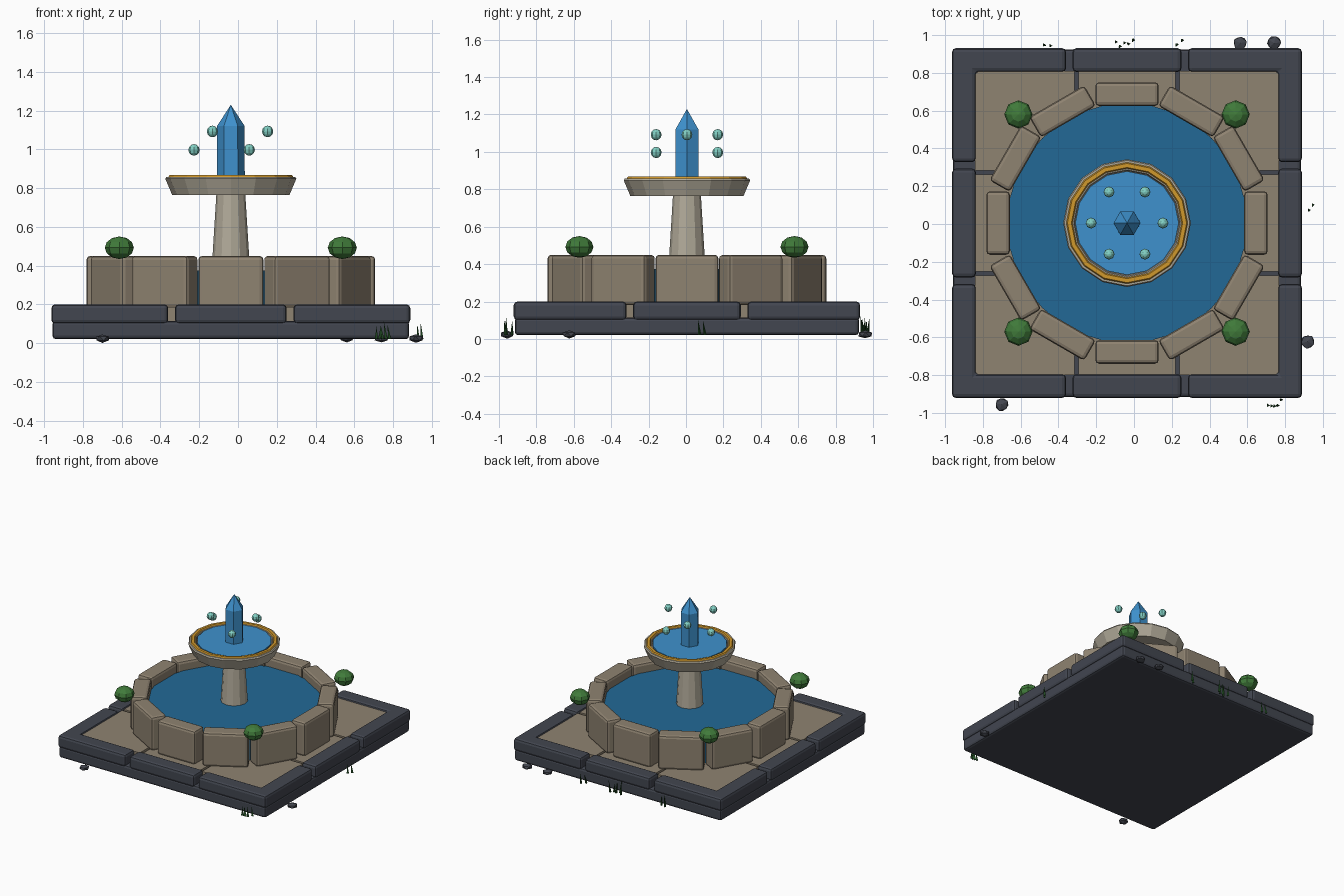
import bpy, bmesh, math, random
from mathutils import Matrix, Vector

if "Cube" in bpy.data.objects:
    bpy.data.objects.remove(bpy.data.objects["Cube"])

random.seed(4)
CX, CY = -0.037, 0.005  # centre of the fountain


def material(name, r, g, b):
    def lin(c):
        c /= 255
        return c / 12.92 if c <= 0.04045 else ((c + 0.055) / 1.055) ** 2.4
    m = bpy.data.materials.new(name)
    m.diffuse_color = (lin(r), lin(g), lin(b), 1)
    m.use_nodes = True
    m.node_tree.nodes["Principled BSDF"].inputs["Base Color"].default_value = m.diffuse_color
    return m


SLATE = material("dark slate", 66, 70, 80)
TAN = material("tan stone", 143, 131, 113)
PALE = material("pale stone", 178, 171, 154)
GOLD = material("gold", 208, 152, 44)
POOL = material("deep water", 34, 105, 150)
BLUE = material("bright water", 62, 145, 205)
DROP = material("droplet aqua", 130, 208, 196)
LEAF = material("leaf green", 64, 122, 58)
GRASS = material("grass green", 36, 82, 38)
ROCK = material("rock grey", 68, 71, 80)


def finish(name, bm, mat, loc=(CX, CY, 0), rot=0, bevel=0):
    bmesh.ops.recalc_face_normals(bm, faces=bm.faces)
    me = bpy.data.meshes.new(name)
    bm.to_mesh(me)
    bm.free()
    me.materials.append(mat)
    ob = bpy.data.objects.new(name, me)
    bpy.context.collection.objects.link(ob)
    ob.location = loc
    ob.rotation_euler.z = rot
    if bevel:
        mod = ob.modifiers.new("bevel", "BEVEL")
        mod.width, mod.segments = bevel, 2
        mod.limit_method = "ANGLE"
    return ob


def prism(name, pts, z0, z1, mat, rot=0, bevel=0):
    """Extrude a flat outline from z0 to z1."""
    bm = bmesh.new()
    f = bm.faces.new([bm.verts.new((x, y, z0)) for x, y in pts])
    up = bmesh.ops.extrude_face_region(bm, geom=[f])["geom"]
    bmesh.ops.translate(bm, vec=(0, 0, z1 - z0),
                        verts=[v for v in up if isinstance(v, bmesh.types.BMVert)])
    return finish(name, bm, mat, rot=rot, bevel=bevel)


def rect(x0, x1, y0, y1):
    return [(x0, y0), (x1, y0), (x1, y1), (x0, y1)]


def lathe(name, profile, sides, mat):
    """Revolve a radius/height profile; ends are capped."""
    bm = bmesh.new()
    rings = []
    for r, z in profile:
        rings.append([bm.verts.new((r * math.cos(a), r * math.sin(a), z))
                      for a in (math.tau * i / sides for i in range(sides))])
    for a, b in zip(rings, rings[1:]):
        for i in range(sides):
            j = (i + 1) % sides
            bm.faces.new((a[i], a[j], b[j], b[i]))
    bm.faces.new(rings[0])
    bm.faces.new(rings[-1])
    return finish(name, bm, mat)


def ball(name, loc, size, mat, seg=8, rings=6):
    bm = bmesh.new()
    bmesh.ops.create_uvsphere(bm, u_segments=seg, v_segments=rings, radius=1)
    bmesh.ops.scale(bm, vec=size, verts=bm.verts)
    return finish(name, bm, mat, loc)


# Base slab
prism("base_slab", rect(-.92, .92, -.92, .92), .02, .115, SLATE, bevel=.018)

# Border: an L-shaped corner and a straight block per side
OUT, IN = .926, .80
for k in range(4):
    a = k * math.pi / 2
    corner = [(.323, IN), (IN, IN), (IN, .323), (OUT, .323), (OUT, OUT), (.323, OUT)]
    prism("border_corner", corner, .10, .20, SLATE, a, .02)
    prism("border_middle", rect(-.288, .288, IN, OUT), .10, .20, SLATE, a, .02)

# Paving: three by three slabs with narrow joints
spans = [(-.805, -.277), (-.256, .256), (.277, .805)]
for x0, x1 in spans:
    for y0, y1 in spans:
        prism("paving_slab", rect(x0, x1, y0, y1), .10, .185, TAN)

# Pool wall of twelve stones, and its water
for k in range(12):
    prism("pool_stone", rect(-.168, .168, .62, .745), .18, .45, TAN,
          k * math.pi / 6, .02)
lathe("pool_water", [(.635, .18), (.635, .375)], 32, POOL)

# Pedestal, bowl, bowl water and gold rim
lathe("pedestal", [(.10, .36), (.074, .78)], 12, PALE)
lathe("bowl", [(.302, .763), (.338, .848), (.332, .858), (.282, .858),
               (.276, .835)], 16, PALE)
lathe("bowl_water", [(.274, .83), (.274, .858)], 16, BLUE)
rim = [(.305 + .021 * math.cos(t), .851 + .019 * math.sin(t))
       for t in (math.tau * i / 6 for i in range(7))]
bm = bmesh.new()
for i in range(16):
    quad = [(math.tau * i / 16), (math.tau * (i + 1) / 16)]
    for (r0, z0), (r1, z1) in zip(rim, rim[1:]):
        bm.faces.new([bm.verts.new((r * math.cos(a), r * math.sin(a), z)) for r, z, a in
                      ((r0, z0, quad[0]), (r0, z0, quad[1]), (r1, z1, quad[1]), (r1, z1, quad[0]))])
bmesh.ops.remove_doubles(bm, verts=bm.verts, dist=1e-4)
finish("gold_rim", bm, GOLD)

# Crystal spout
lathe("crystal", [(.072, .84), (.071, 1.12), (.001, 1.228)], 6, BLUE)

# Floating droplets, alternating in height
for k in range(6):
    a = k * math.pi / 3
    ball("droplet", (CX + .19 * math.cos(a), CY + .19 * math.sin(a),
                     .997 if k % 2 else 1.092), (.029, .029, .030), DROP)

# Bushes at the four corners
for sx in (-1, 1):
    for sy in (-1, 1):
        ball("bush", (CX + sx * .575, CY + sy * .575, .492), (.075, .075, .058), LEAF)

# Loose rocks around the base
for x, y in ((.562, .958), (.742, .958), (.918, -.623), (-.70, -.955)):
    bm = bmesh.new()
    bmesh.ops.create_icosphere(bm, subdivisions=1, radius=1)
    for v in bm.verts:
        v.co *= random.uniform(.88, 1.08)
    bmesh.ops.scale(bm, vec=(.04, .04, .022), verts=bm.verts)
    finish("rock", bm, ROCK, (x, y, .024), random.uniform(0, 1))

# Grass tufts: leaning, pointed blades
for x, y, n, spread in ((-.46, .955, 2, .018), (-.05, .955, 5, .045), (.24, .955, 2, .015),
                        (.937, .085, 2, .01), (.745, -.948, 5, .035)):
    bm = bmesh.new()
    for i in range(n):
        h = random.uniform(.07, .105)
        off = Vector(((i / (n - 1) * 2 - 1) * spread, random.uniform(-.018, .018), 0))
        lean = Vector((random.uniform(-.012, .012), random.uniform(-.012, .012), h))
        base = [bm.verts.new(off + Vector((.010 * math.cos(t), .010 * math.sin(t), 0)))
                for t in (0, 2.1, 4.2)]
        tip = bm.verts.new(off + lean)
        bm.faces.new(base)
        for j in range(3):
            bm.faces.new((base[j], base[(j + 1) % 3], tip))
    finish("grass_tuft", bm, GRASS, (x, y, .02))
